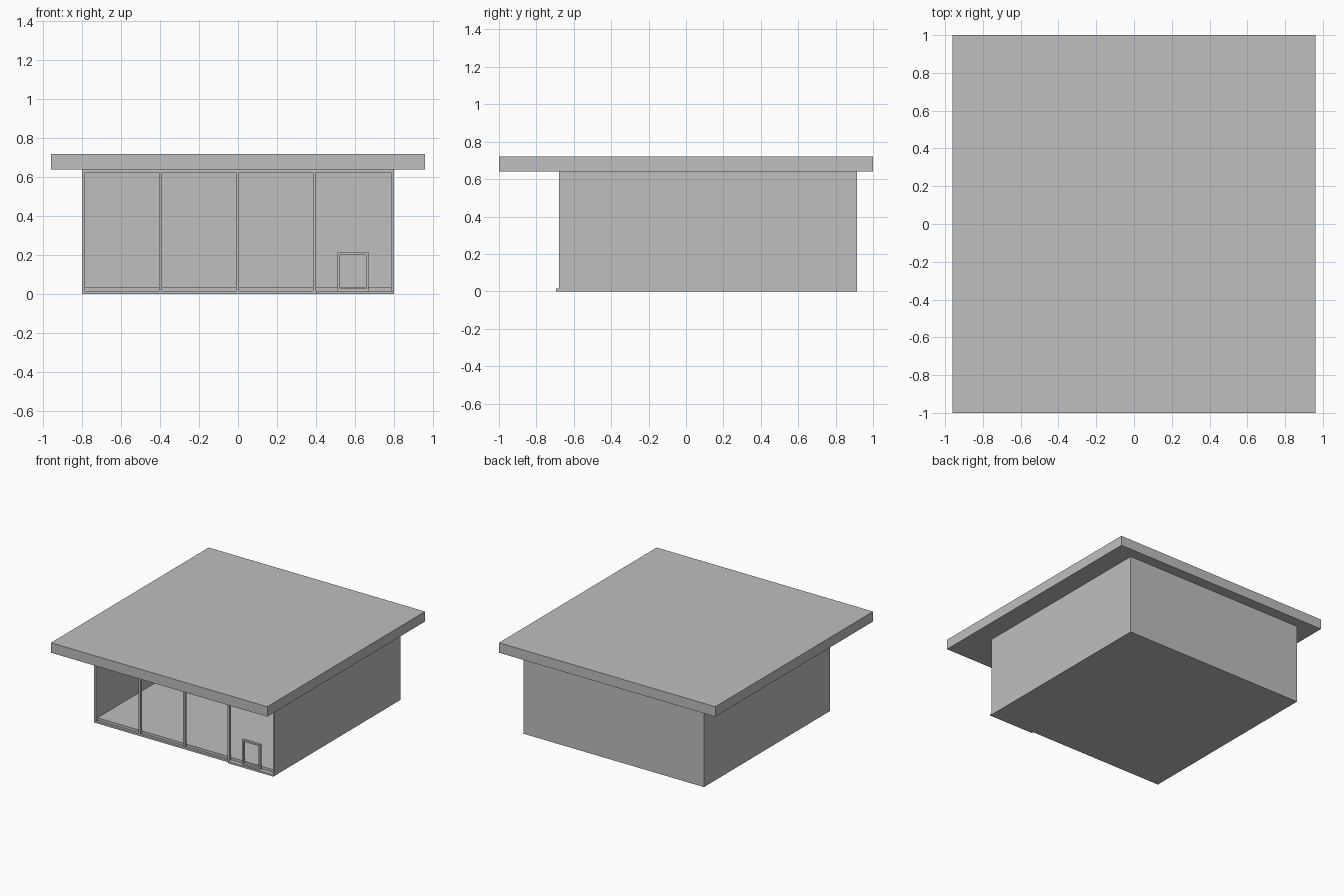
import bpy
import bmesh
from mathutils import Vector

cube = bpy.data.objects.get("Cube")
if cube:
    bpy.data.objects.remove(cube, do_unlink=True)

grey = bpy.data.materials.new("light_grey")
grey.use_nodes = True
GREY = (0.52, 0.52, 0.52, 1)
grey.diffuse_color = GREY
grey.node_tree.nodes["Principled BSDF"].inputs["Base Color"].default_value = GREY


def build(name, boxes):
    """One object made of axis-aligned boxes, each given as (low, high)."""
    bm = bmesh.new()
    for low, high in boxes:
        low, high = Vector(low), Vector(high)
        verts = bmesh.ops.create_cube(bm, size=1)["verts"]
        bmesh.ops.scale(bm, vec=high - low, verts=verts)
        bmesh.ops.translate(bm, vec=(low + high) / 2, verts=verts)
    mesh = bpy.data.meshes.new(name)
    bm.to_mesh(mesh)
    bm.free()
    mesh.materials.append(grey)
    obj = bpy.data.objects.new(name, mesh)
    bpy.context.collection.objects.link(obj)
    return obj


def frame(name, x0, x1, z0, z1, y0, y1, bar):
    """Rectangular frame: two uprights with rails between them."""
    return build(name, [
        ((x0, y0, z0), (x0 + bar, y1, z1)),
        ((x1 - bar, y0, z0), (x1, y1, z1)),
        ((x0 + bar, y0, z0), (x1 - bar, y1, z0 + bar)),
        ((x0 + bar, y0, z1 - bar), (x1 - bar, y1, z1)),
    ])


W, FRONT, BACK, H, T = 0.8, -0.68, 0.915, 0.64, 0.015

# Overhanging flat roof
build("roof", [((-0.96, -1, H), (0.96, 1, 0.72))])

# Shell open at the front
build("floor", [((T - W, FRONT + 0.02, 0), (W - T, BACK - T, 0.035))])
build("back_wall", [((-W, BACK - T, 0), (W, BACK, H))])
for name, x in (("right_wall", -W), ("left_wall", W - T)):
    build(name, [((x, FRONT, 0), (x + T, BACK - T, H))])

# Front opening: surround and slim posts
Y1 = FRONT + 0.02
build("front_sill", [((T - W, FRONT, 0), (W - T, Y1, T))])
build("front_header", [((T - W, FRONT, H - T), (W - T, Y1, H))])
for i, x in enumerate((-0.405, -0.01, 0.385)):
    build(f"front_post_{i + 1}", [((x, FRONT, T), (x + T, Y1, H - T))])

# Small pet door and the low threshold in front of its bay
frame("pet_door_frame", 0.51, 0.67, T, 0.215, FRONT, Y1, 0.013)
build("threshold", [((0.4, -0.695, 0), (W, FRONT, T))])
